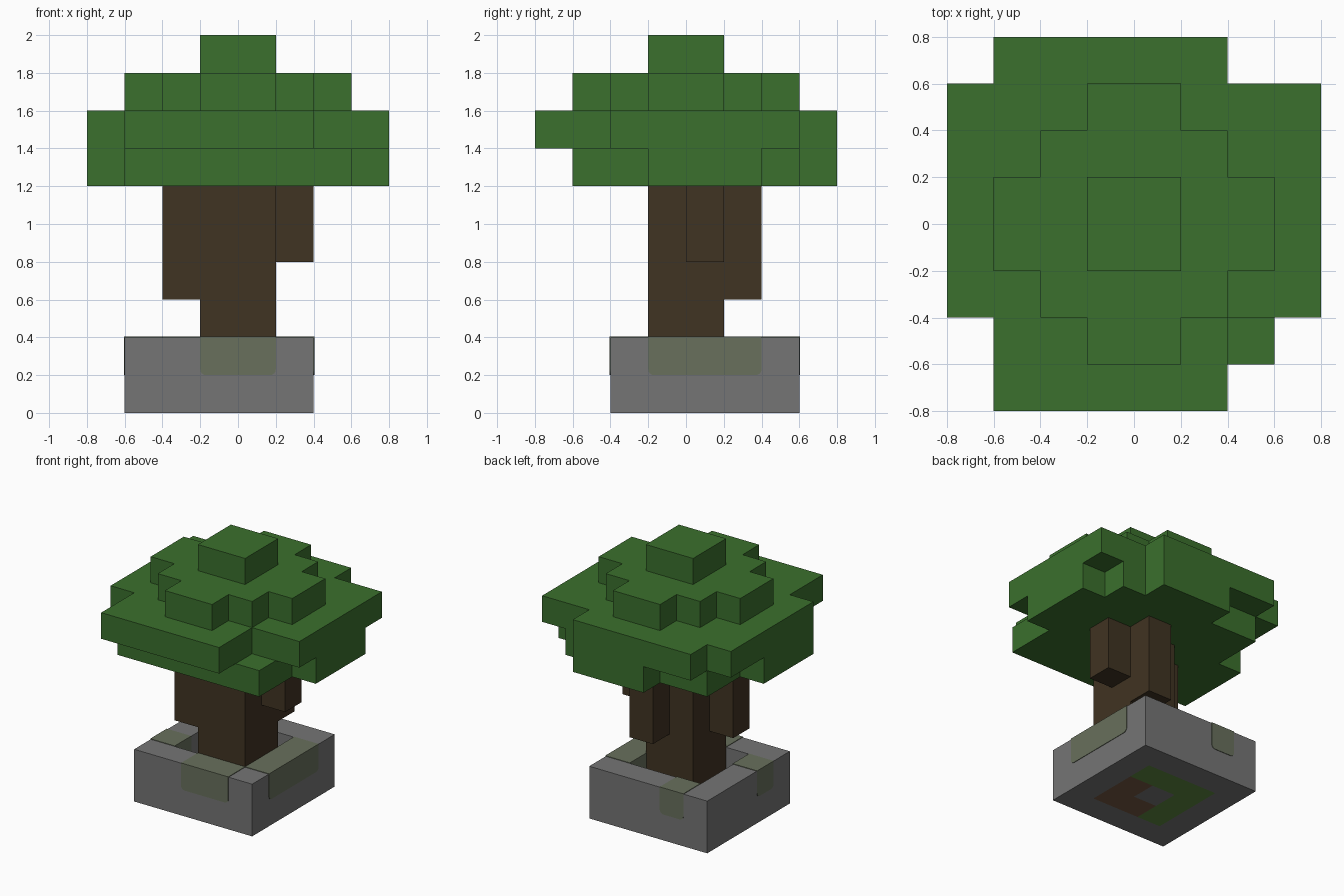
import bpy, bmesh
from mathutils import Vector

UNIT = 0.2  # edge of one building block

default = bpy.data.objects.get("Cube")
if default:
    bpy.data.objects.remove(default, do_unlink=True)


def material(name, rgb):
    mat = bpy.data.materials.new(name)
    mat.use_nodes = True
    mat.diffuse_color = (*rgb, 1)
    node = next(n for n in mat.node_tree.nodes if n.type == 'BSDF_PRINCIPLED')
    node.inputs["Base Color"].default_value = (*rgb, 1)
    return mat


leaf = material("leaf_green", (0.043, 0.162, 0.026))
bark = material("bark_brown", (0.051, 0.033, 0.016))
stone = material("stone_grey", (0.178, 0.178, 0.178))
moss = material("moss_green_grey", (0.138, 0.162, 0.107))
grass = material("grass_green", (0.11, 0.25, 0.05))
dirt = material("dirt_brown", (0.18, 0.1, 0.055))


def finish(name, bm, mat):
    mesh = bpy.data.meshes.new(name)
    bm.to_mesh(mesh)
    bm.free()
    mesh.materials.append(mat)
    obj = bpy.data.objects.new(name, mesh)
    bpy.context.collection.objects.link(obj)
    return obj


def cells(x0, x1, y0, y1, z0, z1):
    return {(x, y, z) for x in range(x0, x1) for y in range(y0, y1) for z in range(z0, z1)}


def blocks(name, filled, mat):
    """Skin a set of grid cells, keeping only the exposed faces."""
    bm = bmesh.new()
    for cell in filled:
        for a in range(3):
            b, c = (a + 1) % 3, (a + 2) % 3
            for side in (0, 1):
                near = list(cell)
                near[a] += 1 if side else -1
                if tuple(near) in filled:
                    continue
                ring = []
                for u, v in ((0, 0), (1, 0), (1, 1), (0, 1)):
                    p = Vector(cell)
                    p[a] += side
                    p[b] += u
                    p[c] += v
                    ring.append(bm.verts.new(p * UNIT))
                bm.faces.new(ring if side else ring[::-1])
    bmesh.ops.remove_doubles(bm, verts=bm.verts, dist=UNIT / 100)
    bmesh.ops.dissolve_limit(bm, angle_limit=0.01, verts=bm.verts, edges=bm.edges)
    return finish(name, bm, mat)


def moss_patch(name, x0, x1, y0, y1, across):
    """Thin moss skin over the upper rim, its lower corners rounded."""
    skin = 0.004
    lo = Vector((x0, y0, 1)) * UNIT
    hi = Vector((x1, y1, 2)) * UNIT
    hi.z += skin
    lo[across] -= skin
    hi[across] += skin
    bm = bmesh.new()
    bmesh.ops.create_cube(bm, size=1)
    for v in bm.verts:
        v.co = Vector([hi[i] if v.co[i] > 0 else lo[i] for i in range(3)])
    lower = [e for e in bm.edges
             if all(v.co.z < UNIT * 1.5 for v in e.verts)
             and abs(e.verts[0].co[across] - e.verts[1].co[across]) > UNIT / 2]
    bmesh.ops.bevel(bm, geom=lower, offset=0.03, segments=4, profile=0.5, affect='EDGES')
    return finish(name, bm, moss)


# Planter: square stone rim around a three by three bed
blocks("planter_rim", cells(-3, 2, -2, 3, 0, 2) - cells(-2, 1, -1, 2, 0, 2), stone)
moss_patch("moss_front", -1, 1, -2, -1, 1)
moss_patch("moss_back", -2, -1, 2, 3, 1)
moss_patch("moss_left", 1, 2, -1, 2, 0)
moss_patch("moss_right", -3, -2, -1, 0, 0)

# Bed: stone core, dirt under the trunk, grass around it
core = cells(-1, 0, 0, 1, 0, 1)
under_trunk = cells(-1, 1, -1, 1, 0, 1)
blocks("bed_core", core, stone)
blocks("bed_dirt", under_trunk - core, dirt)
blocks("bed_grass", cells(-2, 1, -1, 2, 0, 1) - under_trunk, grass)

# Trunk with three buttress branches
blocks("trunk", cells(-1, 1, -1, 1, 1, 6)
       | cells(-2, -1, -1, 0, 3, 6)
       | cells(0, 1, 1, 2, 3, 6)
       | cells(1, 2, 0, 1, 4, 6), bark)

# Canopy: four stepped layers, from the bottom up
lower = (cells(-3, 3, -3, 3, 6, 7) | cells(-4, -3, -2, 1, 6, 7)
         | cells(3, 4, -1, 2, 6, 7) | cells(-1, 2, 3, 4, 6, 7))
wide = cells(-4, 4, -2, 3, 7, 8) | cells(-3, 2, -4, 4, 7, 8)
upper = set()
for reach in (1, 2, 3):
    span = 4 - reach
    upper |= cells(-reach, reach, -span, span, 8, 9)
crown = cells(-1, 1, -1, 1, 9, 10)
blocks("canopy", lower | wide | upper | crown, leaf)
